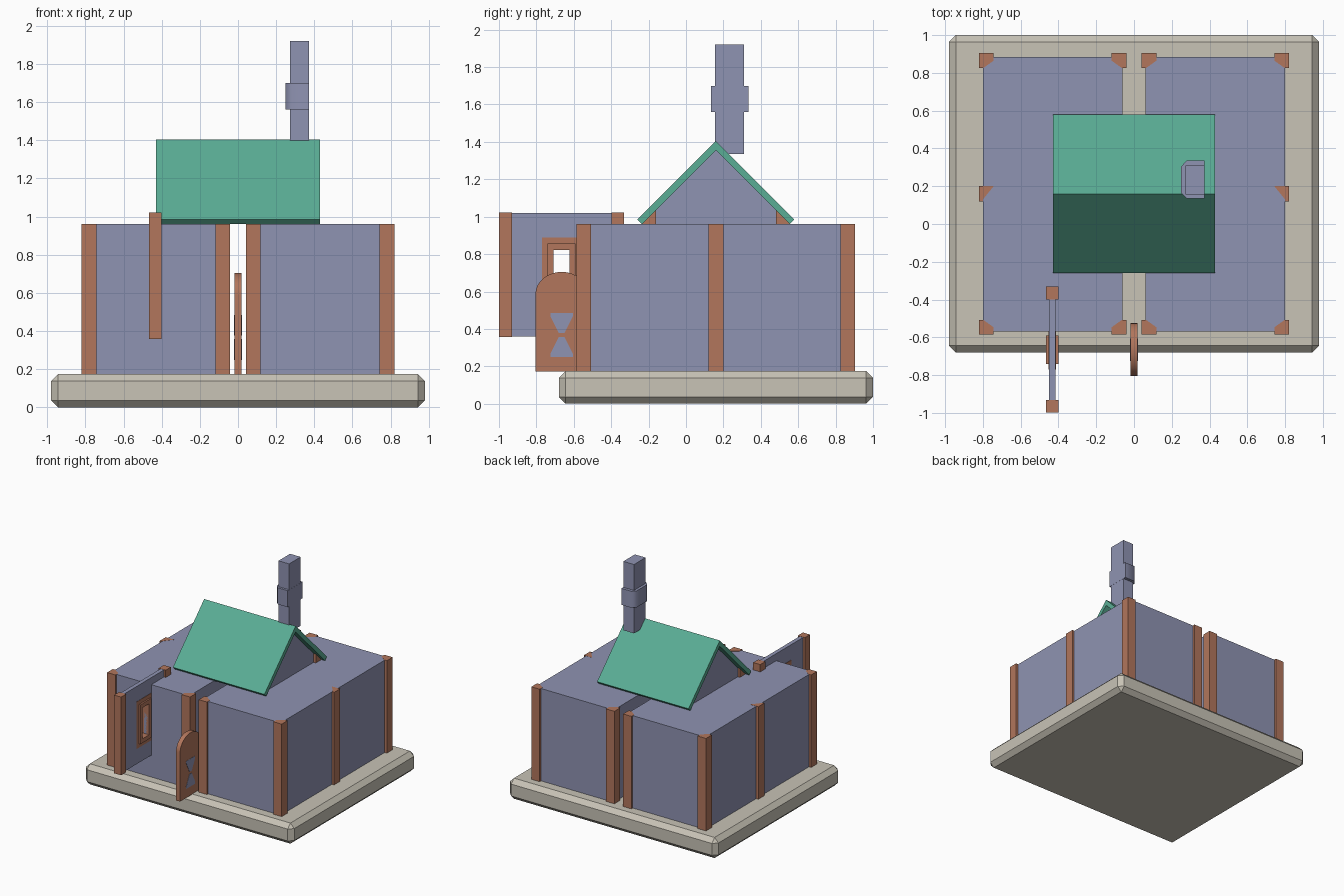
import bpy, bmesh, math
from mathutils import Vector

if "Cube" in bpy.data.objects:
    bpy.data.objects.remove(bpy.data.objects["Cube"], do_unlink=True)


def material(name, rgb):
    m = bpy.data.materials.new(name)
    m.use_nodes = True
    m.diffuse_color = (*rgb, 1)
    m.node_tree.nodes["Principled BSDF"].inputs["Base Color"].default_value = (*rgb, 1)
    return m


BLUE = material("slate blue", (0.275, 0.292, 0.445))
BROWN = material("terracotta brown", (0.445, 0.181, 0.107))
GREEN = material("roof green", (0.102, 0.420, 0.300))
STONE = material("pale stone", (0.578, 0.546, 0.468))


def finish(name, bm, mat):
    bmesh.ops.recalc_face_normals(bm, faces=bm.faces)
    me = bpy.data.meshes.new(name)
    bm.to_mesh(me)
    bm.free()
    me.materials.append(mat)
    ob = bpy.data.objects.new(name, me)
    bpy.context.collection.objects.link(ob)
    return ob


def place(axis, p, t):
    # Profiles along x are given as (y, z), along z as (x, y)
    return (t, p[0], p[1]) if axis == "x" else (p[0], p[1], t)


def prism(name, pts, axis, lo, hi, mat):
    bm = bmesh.new()
    face = bm.faces.new([bm.verts.new(place(axis, p, lo)) for p in pts])
    ext = bmesh.ops.extrude_face_region(bm, geom=[face])
    top = [v for v in ext["geom"] if isinstance(v, bmesh.types.BMVert)]
    step = Vector(place(axis, (0, 0), hi - lo))
    bmesh.ops.translate(bm, verts=top, vec=step)
    return finish(name, bm, mat)


def rect(a0, a1, b0, b1):
    return [(a0, b0), (a1, b0), (a1, b1), (a0, b1)]


def box(name, x0, x1, y0, y1, z0, z1, mat):
    return prism(name, rect(x0, x1, y0, y1), "z", z0, z1, mat)


def ring(name, outer, inner, x0, x1, mat):
    # Rectangular frame with a hole running along x
    bm = bmesh.new()
    loops = [[bm.verts.new((x, *p)) for p in r]
             for x, r in ((x0, outer), (x1, outer), (x1, inner), (x0, inner))]
    for a, b in zip(loops, loops[1:] + loops[:1]):
        for i in range(4):
            j = (i + 1) % 4
            bm.faces.new((a[i], a[j], b[j], b[i]))
    return finish(name, bm, mat)


def smooth(ob, angle):
    bpy.ops.object.select_all(action="DESELECT")
    ob.select_set(True)
    bpy.context.view_layer.objects.active = ob
    bpy.ops.object.shade_smooth_by_angle(angle=math.radians(angle))


# Chamfered foundation slab
slab = box("foundation", -0.98, 0.98, -0.68, 1.0, 0, 0.175, STONE)
bev = slab.modifiers.new("chamfer", "BEVEL")
bev.width = 0.037
bev.segments = 1

# Two house halves with posts on their corners and outer walls
FLOOR, TOP = 0.172, 0.96
for s, side in ((1, "left"), (-1, "right")):
    box(f"{side}_house_half", *sorted((s * 0.06, s * 0.80)), -0.57, 0.885, FLOOR, TOP, BLUE)
    for cx, ox, xn in ((0.782, 1, "outer"), (0.08, -1, "inner")):
        for cy, oy, yn in ((0.865, 1, "back"), (-0.547, -1, "front")):
            shape = [(1, 1), (-1, 1), (-1, 0), (0.4, -1), (1, -1)]
            pts = [(s * (cx + 0.039 * ox * u), cy + 0.039 * oy * v) for u, v in shape]
            prism(f"{side}_{xn}_{yn}_post", pts, "z", FLOOR, TOP + 0.001, BROWN)
    mid = [(0.82, 0.12), (0.82, 0.2), (0.743, 0.2), (0.80, 0.13), (0.80, 0.12)]
    prism(f"{side}_middle_post", [(s * x, y) for x, y in mid], "z", FLOOR, TOP + 0.001, BROWN)

# Gable, its corner posts and the roof slopes
RIDGE_Y, APEX, HALF = 0.16, 1.355, 0.395
prism("gable", [(RIDGE_Y - HALF, TOP), (RIDGE_Y + HALF, TOP), (RIDGE_Y, APEX)],
      "x", -0.375, 0.375, BLUE)
for s, yn in ((-1, "front"), (1, "back")):
    for x, xn in ((0.355, "left"), (-0.355, "right")):
        tri = [(RIDGE_Y + s * HALF, TOP), (RIDGE_Y + s * 0.32, TOP),
               (RIDGE_Y + s * 0.32, TOP + 0.075)]
        prism(f"gable_{xn}_{yn}_post", tri, "x", x - 0.04, x + 0.04, BROWN)
    slope = [(0, APEX), (0, 1.405), (0.42, 0.985), (HALF, TOP)]
    prism(f"{yn}_roof_slope", [(RIDGE_Y + s * d, z) for d, z in slope],
          "x", -0.43, 0.43, GREEN)

# Chimney with a soft collar
box("chimney", 0.272, 0.372, 0.155, 0.31, 1.335, 1.92, BLUE)
collar = [(0.373, 0.135), (0.278, 0.135), (0.25, 0.165),
          (0.25, 0.305), (0.278, 0.335), (0.373, 0.335)]
smooth(prism("chimney_collar", collar, "z", 1.56, 1.70, BLUE), 60)

# Arched door standing open, with hourglass plates on both faces
DOOR_Y = -0.665
arch = [(DOOR_Y + 0.14 * math.cos(a), 0.585 + 0.12 * math.sin(a))
        for a in (math.pi * i / 16 for i in range(17))]
door = prism("door", [(DOOR_Y + 0.14, FLOOR)] + arch + [(DOOR_Y - 0.14, FLOOR)],
             "x", -0.019, 0.019, BROWN)
smooth(door, 30)
for s, side in ((1, "left"), (-1, "right")):
    for k, part in ((1, "upper"), (-1, "lower")):
        tri = [(-0.06, 0.118), (0.06, 0.118), (0.06, 0.1), (0.015, 0.01), (-0.015, 0.01), (-0.06, 0.1)]
        prism(f"door_{side}_{part}_hourglass", [(DOOR_Y + y, 0.367 + k * z) for y, z in tri],
              "x", s * 0.018, s * 0.021, BLUE)

# Loose wall panel with end posts and a framed window
WALL_X, WIN_Z = -0.433, 0.69


def window(half_y, half_z):
    return rect(DOOR_Y - half_y, DOOR_Y + half_y, WIN_Z - half_z, WIN_Z + half_z)


hole = window(0.043, 0.132)
ring("wall_panel", rect(-0.96, -0.36, 0.36, 1.02), hole, WALL_X - 0.017, WALL_X + 0.017, BLUE)
ring("window_surround", window(0.105, 0.2), hole, WALL_X - 0.02, WALL_X + 0.02, BROWN)
ring("window_frame", window(0.075, 0.167), hole, WALL_X - 0.033, WALL_X + 0.033, BROWN)
for y, yn in ((-0.965, "front"), (-0.365, "back")):
    box(f"wall_{yn}_post", WALL_X - 0.033, WALL_X + 0.033, y - 0.034, y + 0.034,
        0.358, 1.022, BROWN)
